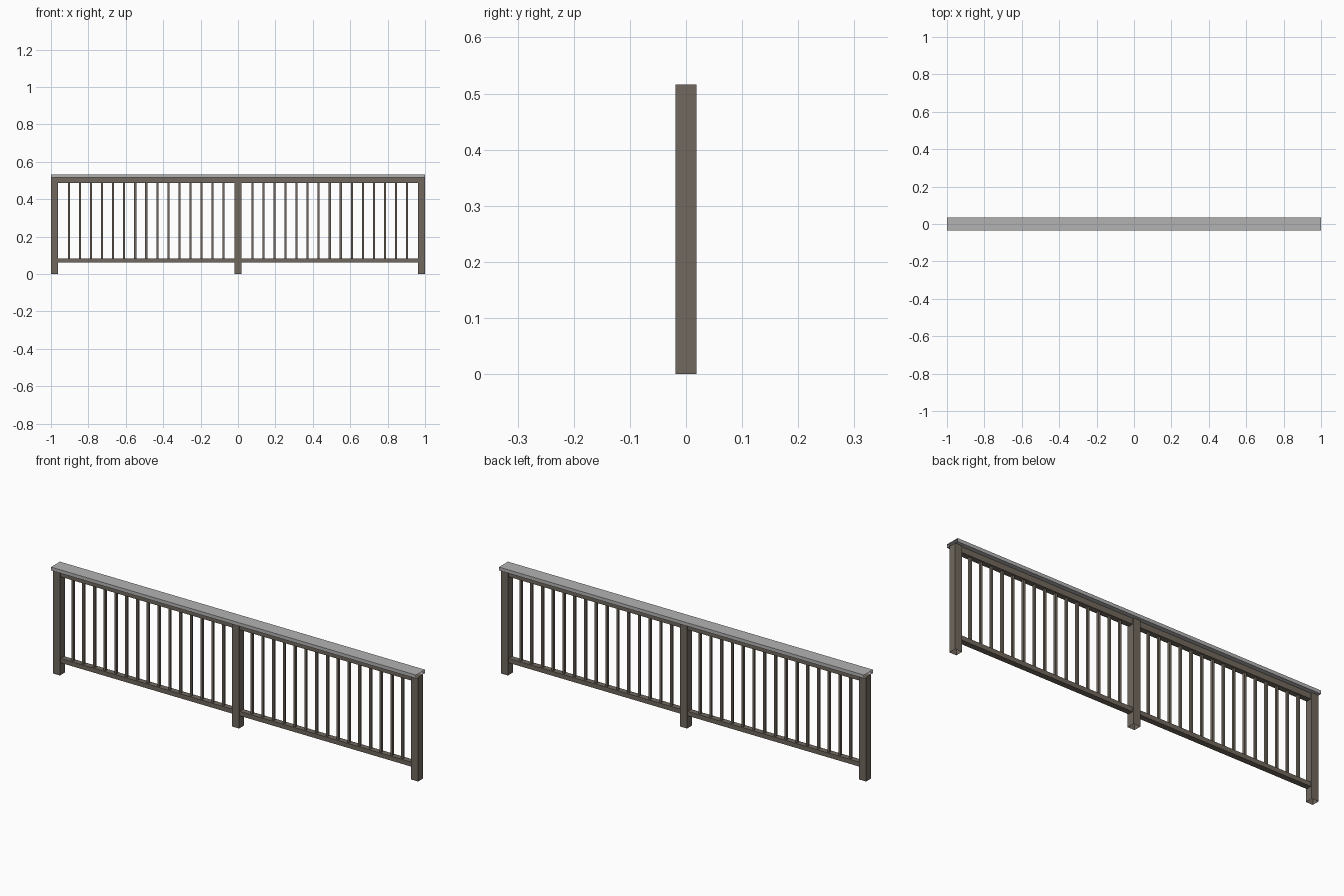
import bpy
import bmesh

cube = bpy.data.objects.get("Cube")
if cube:
    bpy.data.objects.remove(cube, do_unlink=True)


def make_material(name, colour):
    mat = bpy.data.materials.new(name)
    mat.use_nodes = True
    mat.diffuse_color = colour
    mat.node_tree.nodes["Principled BSDF"].inputs["Base Color"].default_value = colour
    return mat


brown = make_material("brown_paint", (0.165, 0.14, 0.112, 1))
grey = make_material("grey_cap", (0.45, 0.45, 0.45, 1))


def box(name, x, z, depth, mat, open_axis=None, open_signs=()):
    """Box spanning the x and z ranges, centred on y; chosen ends stay open."""
    bm = bmesh.new()
    bmesh.ops.create_cube(bm, size=1)
    ends = [f for f in bm.faces if open_axis is not None
            and round(f.normal[open_axis]) in open_signs]
    bmesh.ops.delete(bm, geom=ends, context="FACES_ONLY")
    for v in bm.verts:
        v.co = (x[0] if v.co.x < 0 else x[1],
                v.co.y * depth,
                z[0] if v.co.z < 0 else z[1])
    mesh = bpy.data.meshes.new(name)
    bm.to_mesh(mesh)
    bm.free()
    mesh.materials.append(mat)
    obj = bpy.data.objects.new(name, mesh)
    bpy.context.collection.objects.link(obj)
    return obj


POST = 0.038
HALF = POST / 2
POST_TOP = 0.516
LOW_RAIL = (0.061, 0.083)
TOP_RAIL = (0.487, POST_TOP - 0.001)
BALUSTER = 0.011
GAPS = 16

# Hollow posts, open at the foot
for name, x in (("right_post", -1 + HALF), ("middle_post", 0), ("left_post", 1 - HALF)):
    box(name, (x - HALF, x + HALF), (0, POST_TOP), POST, brown, 2, (-1,))

# Two panels of rails and evenly spaced balusters
for side, start, end in (("right", -1 + POST, -HALF), ("left", HALF, 1 - POST)):
    box(side + "_bottom_rail", (start, end), LOW_RAIL, 0.028, brown)
    box(side + "_top_rail", (start, end), TOP_RAIL, 0.028, brown)
    for i in range(1, GAPS):
        x = start + (end - start) * i / GAPS
        box(f"{side}_baluster_{i}", (x - BALUSTER / 2, x + BALUSTER / 2),
            (LOW_RAIL[1], TOP_RAIL[0]), BALUSTER, brown)

# Handrail cap, a sleeve open at both ends
box("handrail_cap", (-1, 1), (POST_TOP, 0.533), 0.07, grey, 0, (-1, 1))
